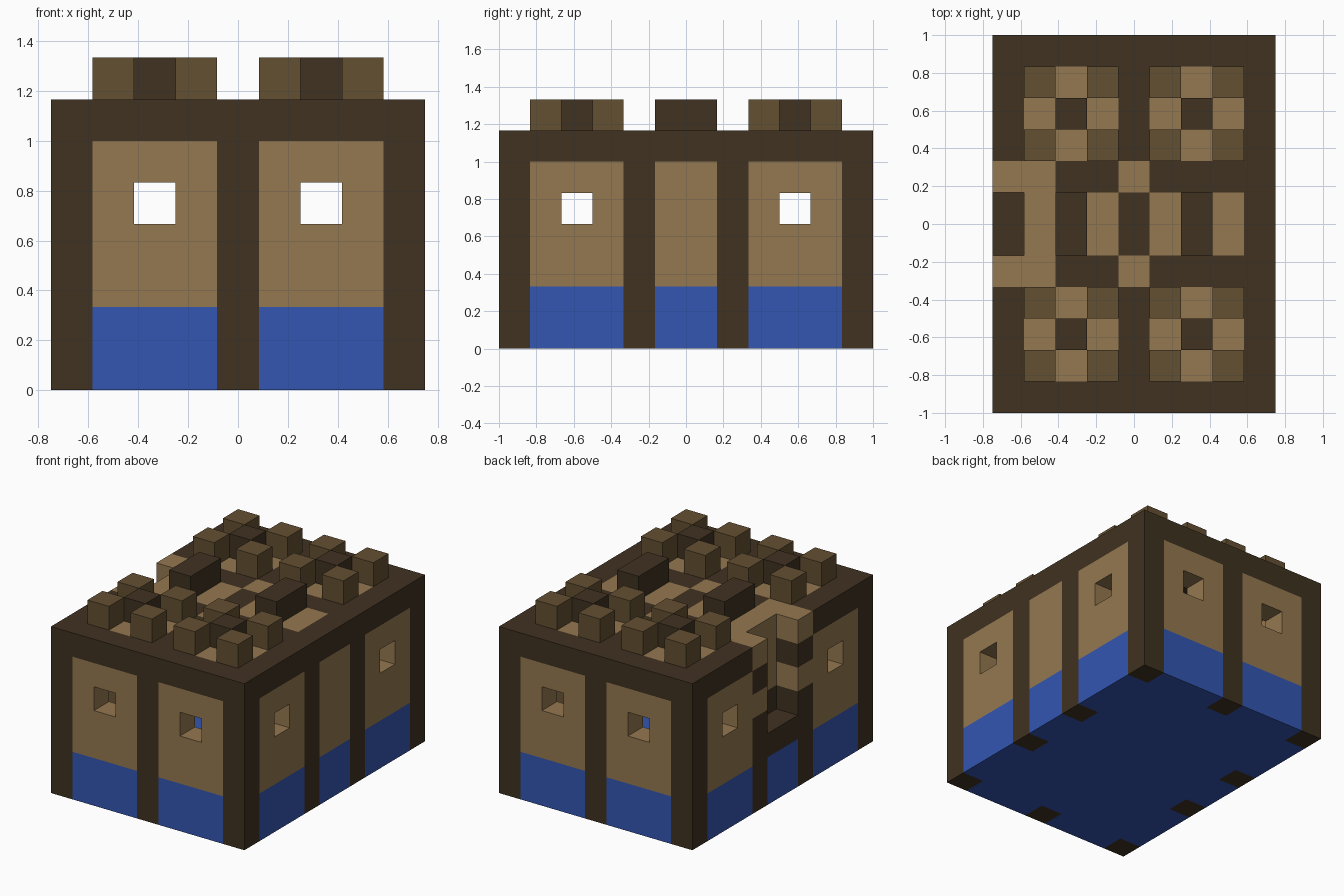
import bpy
import bmesh
from mathutils import Vector

cube = bpy.data.objects.get("Cube")
if cube:
    bpy.data.objects.remove(cube, do_unlink=True)

U = 1 / 6                      # block edge length
NX, NY = 9, 12                 # footprint in blocks
WALL, ROOF = 6, 7              # levels under and over the roof slab


def material(name, rgb):
    m = bpy.data.materials.new(name)
    m.use_nodes = True
    color = (*rgb, 1)
    m.diffuse_color = color
    m.node_tree.nodes["Principled BSDF"].inputs["Base Color"].default_value = color
    return m


DARK = material("dark timber", (0.051, 0.032, 0.015))
TAN = material("tan wood", (0.296, 0.188, 0.080))
BROWN = material("brown wood", (0.127, 0.080, 0.032))
BLUE = material("blue base", (0.034, 0.093, 0.445))


def blocks(name, mat, boxes):
    """One object from boxes given as block ranges (x0, x1, y0, y1, z0, z1)."""
    bm = bmesh.new()
    for x0, x1, y0, y1, z0, z1 in boxes:
        low, high = Vector((x0, y0, z0)), Vector((x1, y1, z1))
        verts = bmesh.ops.create_cube(bm, size=1)["verts"]
        for v in verts:
            p = (low + high) / 2 + v.co * (high - low)
            v.co = (p - Vector((NX / 2, NY / 2, 0))) * U
    mesh = bpy.data.meshes.new(name)
    bm.to_mesh(mesh)
    bm.free()
    mesh.materials.append(mat)
    obj = bpy.data.objects.new(name, mesh)
    bpy.context.collection.objects.link(obj)
    return obj


def window_wall(a, depth, along_x):
    """Three blocks wide wall panel starting at a, with a one block window."""
    pieces = [(a, a + 3, 2, 4), (a, a + 3, 5, WALL), (a, a + 1, 4, 5), (a + 2, a + 3, 4, 5)]
    if along_x:
        return [(p, q, depth, depth + 1, r, s) for p, q, r, s in pieces]
    return [(depth, depth + 1, p, q, r, s) for p, q, r, s in pieces]


# blue base: solid core and the strips between the posts
base = [(1, 8, 1, 11, 0, 2)]
for y in (0, 11):
    base += [(x, x + 3, y, y + 1, 0, 2) for x in (1, 5)]
for x in (0, 8):
    base += [(x, x + 1, a, b, 0, 2) for a, b in ((1, 4), (5, 7), (8, 11))]
blocks("base", BLUE, base)

# tan wall panels with windows
for name, y in (("front_wall", 0), ("back_wall", 11)):
    blocks(name, TAN, window_wall(1, y, True) + window_wall(5, y, True))
for name, x in (("right_wall", 0), ("left_wall", 8)):
    blocks(name, TAN, window_wall(1, x, False) + window_wall(8, x, False))
blocks("left_wall_middle", TAN, [(8, 9, 5, 7, 2, WALL)])

# dark posts
posts = [(x, x + 1, y, y + 1, 0, WALL) for x in (0, 4, 8) for y in (0, 11)]
posts += [(8, 9, y, y + 1, 0, WALL) for y in (4, 7)]
blocks("posts", DARK, posts)

# doorway recess on the right side
blocks("door_posts", DARK, [(0, 1, y, y + 1, a, b) for y in (4, 7) for a, b in ((0, 4), (5, WALL))])
blocks("door_post_bands", TAN, [(0, 1, y, y + 1, 4, 5) for y in (4, 7)])
blocks("door_sill", DARK, [(0, 1, 5, 7, 2, 3)])
blocks("door", DARK, [(1, 2, 4, 8, 2, 4)])
blocks("door_surround", TAN, [(1, 2, 4, 8, 4, WALL)])

# rim around the roof, open above the doorway
blocks("roof_rim", DARK, [
    (0, 9, 0, 1, WALL, ROOF), (0, 9, 11, 12, WALL, ROOF), (8, 9, 1, 11, WALL, ROOF),
    (0, 1, 1, 4, WALL, ROOF), (0, 1, 8, 11, WALL, ROOF)])

# roof beams and their tan joints
beams = [(4, 5, a, b, WALL, ROOF) for a, b in ((1, 4), (5, 7), (8, 11))]
beams += [(a, b, y, y + 1, WALL, ROOF) for y in (4, 7) for a, b in ((2, 4), (5, 8))]
blocks("roof_beams", DARK, beams)
blocks("beam_joints", TAN, [(4, 5, y, y + 1, WALL, ROOF) for y in (4, 7)])
blocks("door_canopy", TAN, [(0, 2, y, y + 1, WALL, ROOF) for y in (4, 7)])

# tan roof panels
blocks("roof_panels", TAN, [(x, x + 3, a, b, WALL, ROOF)
                            for x in (1, 5) for a, b in ((1, 4), (5, 7), (8, 11))])

# raised blocks on the roof: brown corners, dark centres, dark ridges
corners, centres = [], []
for x in (1, 5):
    for y in (1, 8):
        corners += [(x + i, x + i + 1, y + j, y + j + 1, ROOF, 8) for i in (0, 2) for j in (0, 2)]
        centres.append((x + 1, x + 2, y + 1, y + 2, ROOF, 8))
blocks("roof_studs", BROWN, corners)
blocks("roof_stud_centres", DARK, centres)
blocks("roof_ridges", DARK, [(x, x + 1, 5, 7, ROOF, 8) for x in (2, 6)])
